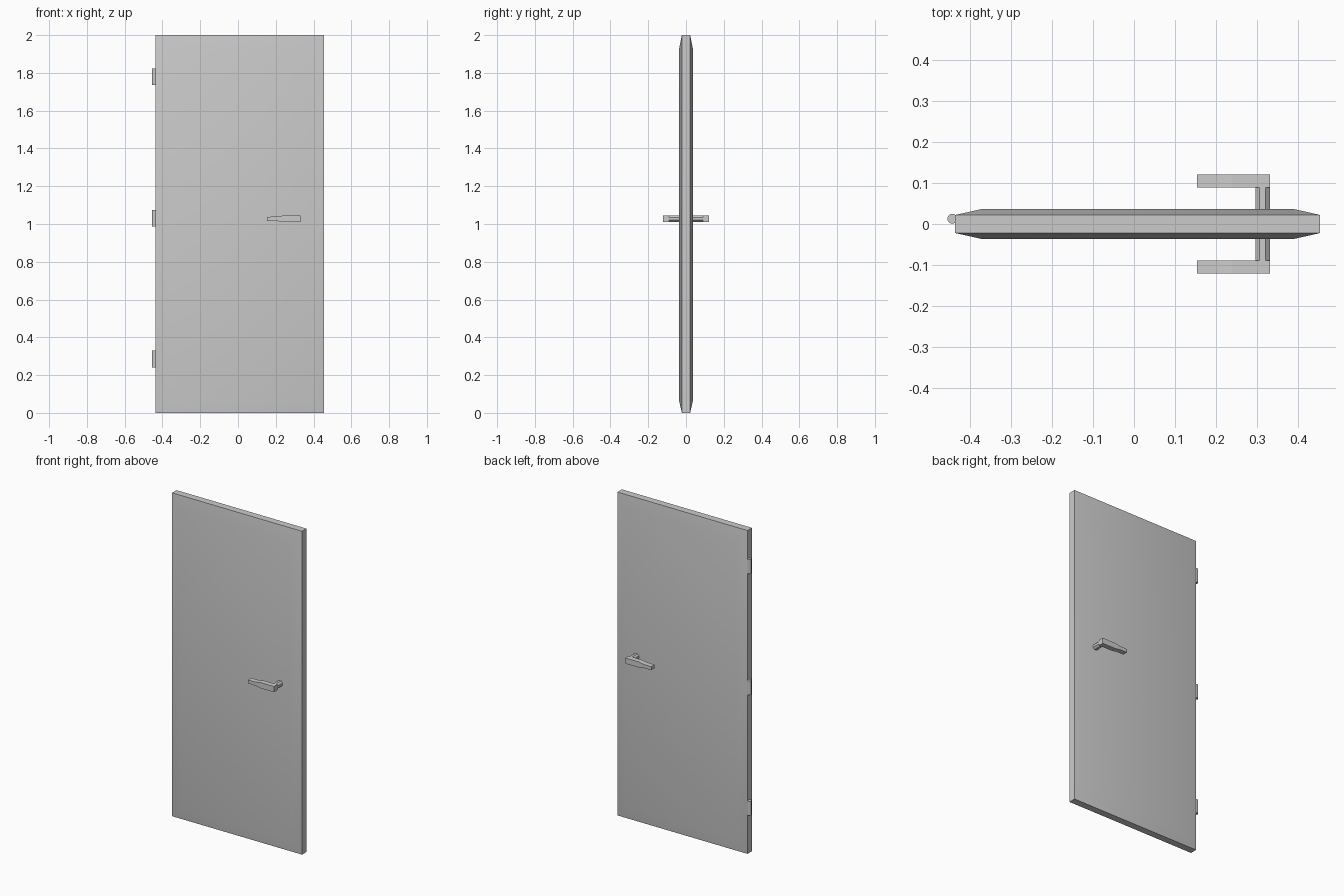
import bpy, bmesh, math

if "Cube" in bpy.data.objects:
    bpy.data.objects.remove(bpy.data.objects["Cube"])


def make_object(name, bm, smooth=None):
    bmesh.ops.recalc_face_normals(bm, faces=bm.faces)
    mesh = bpy.data.meshes.new(name)
    bm.to_mesh(mesh)
    bm.free()
    obj = bpy.data.objects.new(name, mesh)
    bpy.context.collection.objects.link(obj)
    if smooth:
        bpy.ops.object.select_all(action='DESELECT')
        obj.select_set(True)
        bpy.context.view_layer.objects.active = obj
        bpy.ops.object.shade_smooth_by_angle(angle=math.radians(smooth))
    return obj


def loft(bm, rings):
    """Skin a list of equal-length point rings and cap both ends."""
    vs = [[bm.verts.new(p) for p in ring] for ring in rings]
    n = len(vs[0])
    for a, b in zip(vs, vs[1:]):
        for i in range(n):
            bm.faces.new((a[i], a[(i + 1) % n], b[(i + 1) % n], b[i]))
    bm.faces.new(vs[0])
    bm.faces.new(vs[-1])


# Door panel: raised field with sloping margins on both faces
X0, X1, Z1, INSET = -0.436, 0.454, 2.0, 0.067


def panel_ring(y, d):
    return [(X0 + d, y, d), (X1 - d, y, d), (X1 - d, y, Z1 - d * 1.1), (X0 + d, y, Z1 - d * 1.1)]


bm = bmesh.new()
loft(bm, [panel_ring(-0.037, INSET), panel_ring(-0.022, 0),
          panel_ring(0.022, 0), panel_ring(0.037, INSET)])
make_object("door_panel", bm, 30)

# Lever handles, one per side, each with a faceted stem
LEVER = [(0.153, 1.017), (0.205, 1.016), (0.24, 1.01), (0.331, 1.01),
         (0.331, 1.045), (0.24, 1.045), (0.205, 1.039), (0.153, 1.038)]
for side, label in ((-1, "front"), (1, "back")):
    bm = bmesh.new()
    loft(bm, [[(x, side * y, z) for x, z in LEVER] for y in (0.089, 0.121)])
    make_object(label + "_lever", bm)

    bm = bmesh.new()
    r = 0.0175 / math.cos(math.pi / 8)
    angles = [math.pi / 8 + i * math.pi / 4 for i in range(8)]
    loft(bm, [[(0.3135 + r * math.cos(a), side * y, 1.0275 + r * math.sin(a)) for a in angles]
              for y in (0.03, 0.09)])
    make_object(label + "_stem", bm)

# Hinge barrels on the left edge
for i, z in enumerate((0.285, 1.03, 1.78)):
    bm = bmesh.new()
    loft(bm, [[(-0.443 + 0.012 * math.cos(t * math.pi / 8),
                0.013 + 0.012 * math.sin(t * math.pi / 8), z + h) for t in range(16)]
              for h in (-0.044, 0.044)])
    make_object(f"hinge_{i + 1}", bm, 30)
